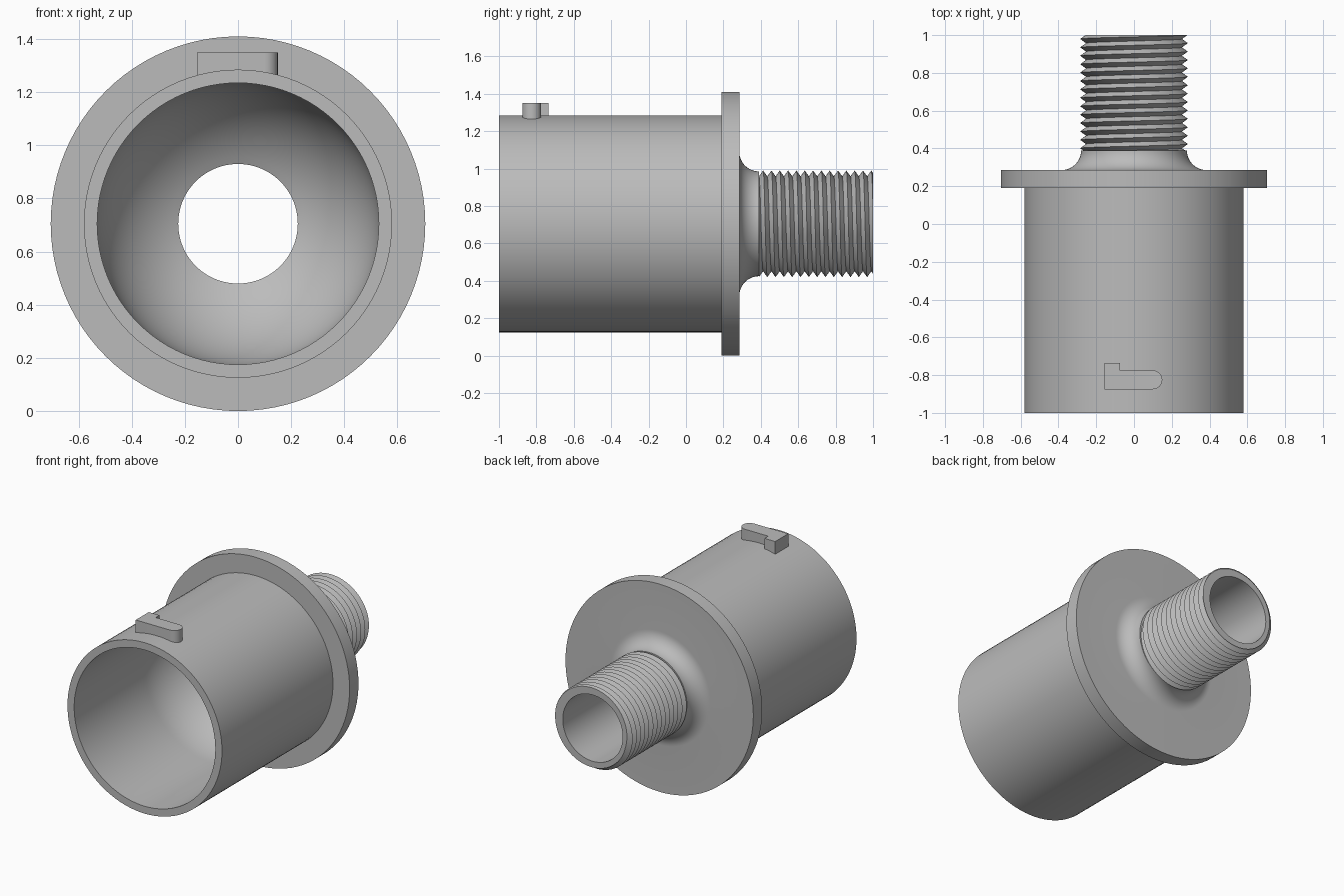
import bpy, bmesh, math

cube = bpy.data.objects.get("Cube")
if cube:
    bpy.data.objects.remove(cube)

AXIS_Z = 0.705      # height of the fitting's axis
SEG = 96            # segments around the axis
BORE = 0.225

grey = bpy.data.materials.new("plain_grey")
grey.use_nodes = True
grey.diffuse_color = (0.5, 0.5, 0.5, 1)
grey.node_tree.nodes["Principled BSDF"].inputs["Base Color"].default_value = grey.diffuse_color


def finish(bm, name, angle=30):
    """Clean the mesh, make the object and shade it."""
    bmesh.ops.remove_doubles(bm, verts=bm.verts, dist=1e-5)
    bmesh.ops.recalc_face_normals(bm, faces=bm.faces)
    mesh = bpy.data.meshes.new(name)
    bm.to_mesh(mesh)
    bm.free()
    mesh.materials.append(grey)
    obj = bpy.data.objects.new(name, mesh)
    bpy.context.collection.objects.link(obj)
    bpy.ops.object.select_all(action="DESELECT")
    obj.select_set(True)
    bpy.context.view_layer.objects.active = obj
    bpy.ops.object.shade_smooth_by_angle(angle=math.radians(angle))
    return obj


def revolve(name, section, closed):
    """Sweep section(turn) -> [(radius, y)] once around the y axis."""
    bm = bmesh.new()
    rows = []
    for i in range(SEG + 1):
        a = math.tau * i / SEG
        rows.append([bm.verts.new((r * math.sin(a), y, AXIS_Z + r * math.cos(a)))
                     for r, y in section(i / SEG)])
    n = len(rows[0])
    for a, b in zip(rows, rows[1:]):
        for j in range(n if closed else n - 1):
            k = (j + 1) % n
            bm.faces.new((a[j], a[k], b[k], b[j]))
    return finish(bm, name)


def arc(cr, cy, radius, start, end, steps):
    """Points (radius, y) on an arc, angles in degrees from the radial direction."""
    angles = [math.radians(start + (end - start) * i / steps) for i in range(steps + 1)]
    return [(cr + radius * math.cos(t), cy + radius * math.sin(t)) for t in angles]


# Socket: sleeve, flange, flared neck and domed inside
DOME_R, DOME_Y = 0.53, -0.25
hole = math.degrees(math.acos(BORE / DOME_R))
socket = [(DOME_R, -1), (0.58, -1), (0.58, 0.19), (0.705, 0.19), (0.705, 0.285)]
socket += arc(0.385, 0.39, 0.105, 270, 180, 12)
socket += [(BORE, 0.39)]
socket += arc(0, DOME_Y, DOME_R, hole, 0, 20)
revolve("socket_body", lambda turn: socket, True)

# Threaded spout: a helical V thread around a plain bore
PITCH, START, END = 0.0445, 0.39, 1.0
ROOT, CREST = 0.254, 0.285
HALF_TURNS = 2 * math.ceil((END - START) / PITCH)


def thread_section(turn):
    points = []
    for k in range(-2, HALF_TURNS + 2):
        y = min(max(START + PITCH * (k / 2 + turn), START), END)
        phase = ((y - START) / PITCH - turn) % 1
        points.append((ROOT + (CREST - ROOT) * (1 - abs(2 * phase - 1)), y))
    return points + [(BORE, END), (BORE, START)]


revolve("threaded_spout", thread_section, False)

# Locking tab: L-shaped outline with one rounded end
outline = [(-0.155, -0.735), (-0.155, -0.875)]
outline += [(x, y) for x, y in arc(0.1, -0.825, 0.05, -90, 90, 12)]
outline += [(-0.075, -0.775), (-0.075, -0.735)]
bm = bmesh.new()
base = bm.faces.new([bm.verts.new((x, y, 1.245)) for x, y in outline])
top = bmesh.ops.extrude_face_region(bm, geom=[base])["geom"]
bmesh.ops.translate(bm, vec=(0, 0, 0.105),
                    verts=[v for v in top if isinstance(v, bmesh.types.BMVert)])
finish(bm, "locking_tab")
